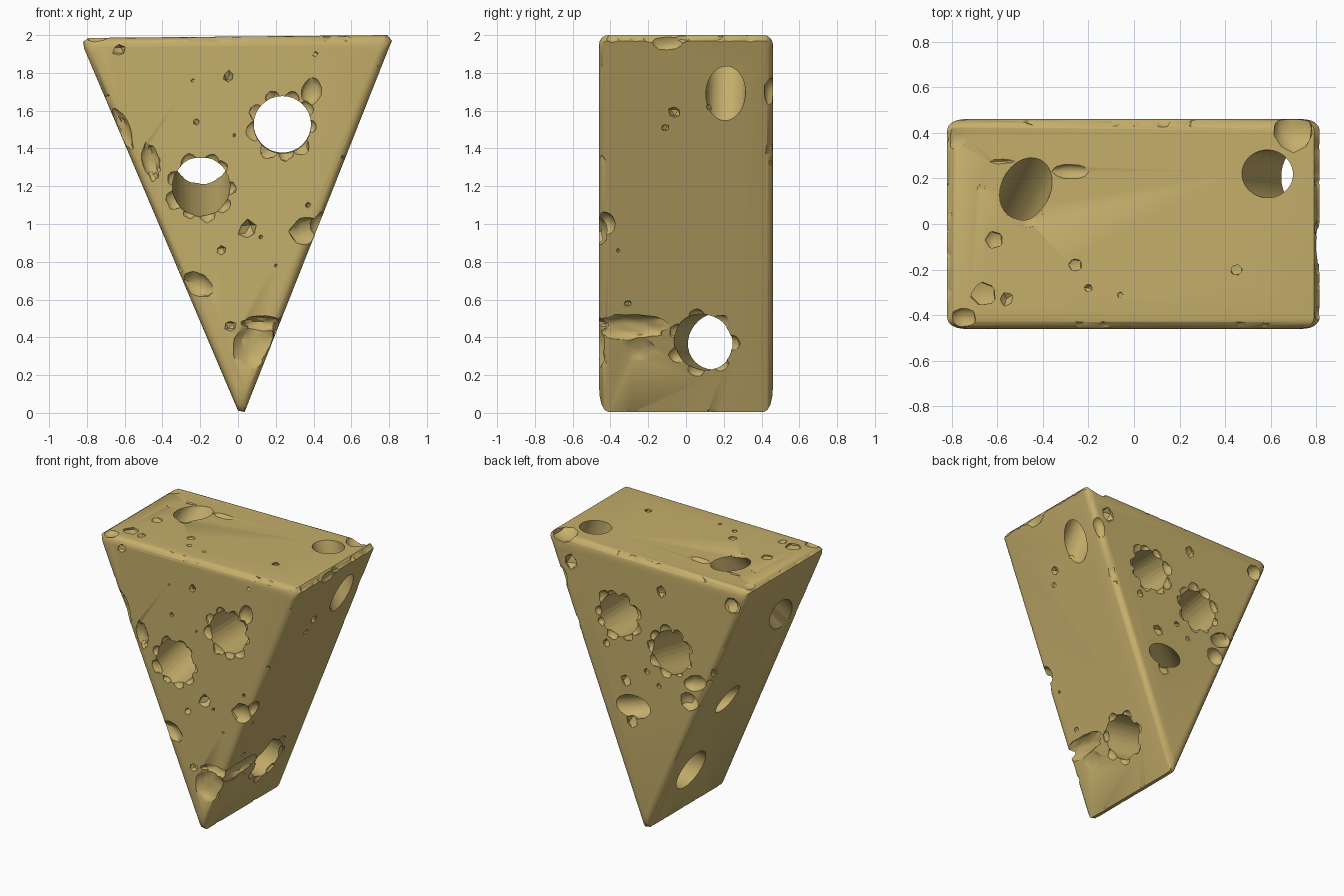
import bpy, bmesh, math, random
from mathutils import Vector, Matrix

random.seed(7)
U = random.uniform

cheese = bpy.data.materials.new("cheese yellow")
cheese.diffuse_color = (0.56, 0.425, 0.147, 1)


def make_object(name, bm):
    bmesh.ops.recalc_face_normals(bm, faces=bm.faces)
    me = bpy.data.meshes.new(name)
    bm.to_mesh(me)
    bm.free()
    ob = bpy.data.objects.new(name, me)
    bpy.context.collection.objects.link(ob)
    me.materials.append(cheese)
    return ob


# wedge body: triangular profile lofted along y with rounded front and back rims
profile = [(0.0, 0.012), (0.035, 0.005), (0.80, 1.935), (0.815, 1.97), (0.79, 2.0),
           (-0.79, 1.985), (-0.82, 1.965), (-0.815, 1.93)]
cx, cz, inradius = 0.0, 1.44, 0.548
R = 0.048
half = [(0.46 - R + R * math.sin(a), R * (1 - math.cos(a)))
        for a in [math.radians(d) for d in (0, 22, 45, 67, 90)]]
stations = [(-y, o) for y, o in reversed(half)] + half
bm = bmesh.new()
rings = []
for y, off in stations:
    k = 1 - off / inradius
    rings.append([bm.verts.new((cx + (x - cx) * k, y, cz + (z - cz) * k)) for x, z in profile])
n = len(profile)
for a, b in zip(rings, rings[1:]):
    for i in range(n):
        bm.faces.new((a[i], a[(i + 1) % n], b[(i + 1) % n], b[i]))
bm.faces.new(rings[0])
bm.faces.new(rings[-1])
wedge = make_object("cheese_wedge", bm)

# all cutting shapes are gathered in one helper mesh
cut = bmesh.new()


def tunnel(p, q, r, over=0.3):
    """Round hole running from p to q, extended past both ends."""
    p, q = Vector(p), Vector(q)
    d = (q - p).normalized()
    length = (q - p).length + 2 * over
    m = Matrix.Translation((p + q) / 2) @ d.to_track_quat('Z', 'Y').to_matrix().to_4x4()
    bmesh.ops.create_cone(cut, cap_ends=True, segments=32, radius1=r, radius2=r,
                          depth=length, matrix=m)


def chip(loc, size, tilt=0.0, rough=0.12, sub=2):
    """Lumpy ellipsoid bite."""
    m = Matrix.Translation(loc) @ Matrix.Rotation(tilt, 4, 'Y') @ Matrix.Diagonal((*size, 1))
    made = bmesh.ops.create_icosphere(cut, subdivisions=sub, radius=1)['verts']
    for v in made:
        v.co = m @ (v.co * (1 + U(-rough, rough)))


def right_x(z):
    return 0.033 + 0.396 * z


def left_x(z):
    return 0.005 - 0.425 * z


# large tunnels
tunnel((0.235, -0.46, 1.525), (0.235, 0.46, 1.53), 0.152)
tunnel((-0.195, -0.46, 1.195), (-0.195, 0.46, 1.37), 0.153)
tunnel((0.18, 0.09, 0.375), (-0.16, 0.165, 0.38), 0.15)
tunnel((0.585, 0.22, 2.0), (0.70, 0.21, 1.70), 0.105)
tunnel((-0.47, 0.165, 2.0), (-0.64, -0.18, 1.54), 0.108)
tunnel((0.11, 0.46, 0.89), (-0.38, 0.08, 0.93), 0.085)

# ragged rims around the tunnels
for x, y, z in ((0.235, -0.46, 1.525), (0.235, 0.46, 1.53), (-0.195, -0.46, 1.195),
                (-0.195, 0.46, 1.37)):
    for i in range(9):
        a = i * math.tau / 9 + U(-0.2, 0.2)
        s = U(0.03, 0.055)
        chip((x + 0.148 * math.cos(a), y, z + 0.148 * math.sin(a)), (s, 0.025, s))
for i in range(7):
    a = i * math.tau / 7
    z = 0.37 + 0.14 * math.sin(a)
    chip((right_x(z), 0.09 + 0.15 * math.cos(a), z), (0.02, 0.045, 0.045), 0.38)

# big bites: front foot, side groove, edge notches
bites = [
    ((0.09, -0.49, 0.37), (0.12, 0.075, 0.16), 0.2),
    ((0.13, -0.47, 0.47), (0.11, 0.07, 0.045), 0.0),
    ((0.23, -0.30, 0.45), (0.055, 0.22, 0.075), 0.38),
    ((0.20, -0.25, 0.33), (0.045, 0.13, 0.10), 0.38),
    ((0.37, -0.47, 0.96), (0.10, 0.06, 0.08), 0.0),
    ((0.43, -0.43, 1.00), (0.045, 0.06, 0.07), 0.38),
    ((-0.62, -0.47, 1.50), (0.05, 0.05, 0.13), -0.4),
    ((-0.46, -0.48, 1.33), (0.05, 0.05, 0.11), -0.2),
    ((-0.22, -0.48, 0.68), (0.10, 0.06, 0.07), 0.4),
    ((0.39, -0.47, 1.70), (0.055, 0.04, 0.08), 0.3),
    ((0.70, 0.42, 2.00), (0.09, 0.10, 0.05), 0.0),
    ((0.82, -0.10, 1.97), (0.03, 0.09, 0.06), 0.4),
    ((-0.79, 0.38, 2.01), (0.07, 0.07, 0.04), 0.0),
    ((-0.75, -0.42, 2.00), (0.06, 0.06, 0.04), 0.0),
    ((-0.28, 0.23, 2.00), (0.09, 0.035, 0.03), 0.0),
    ((-0.58, 0.275, 2.00), (0.08, 0.015, 0.02), 0.0),
    ((-0.46, 0.04, 2.00), (0.07, 0.06, 0.025), 0.0),
    ((-0.40, 0.47, 1.20), (0.10, 0.06, 0.06), 0.3),
    ((-0.35, 0.46, 1.05), (0.07, 0.07, 0.07), 0.0),
    ((-0.70, 0.47, 1.85), (0.06, 0.06, 0.06), 0.0),
    ((0.70, 0.46, 1.70), (0.05, 0.05, 0.08), 0.3),
]
for loc, size, tilt in bites:
    chip(loc, size, tilt, 0.1, 3 if max(size) > 0.1 else 2)

# small pits on the front and back faces
for x, z, r in ((0.05, 0.97, 0.05), (-0.05, 1.78, 0.03), (-0.09, 0.86, 0.025), (-0.63, 1.92, 0.032),
                (-0.04, 0.46, 0.03), (0.41, 1.90, 0.015), (0.37, 1.10, 0.015), (-0.24, 1.76, 0.01),
                (-0.22, 1.54, 0.018), (0.12, 0.93, 0.012), (0.2, 0.78, 0.01), (-0.02, 1.47, 0.01)):
    chip((x, -0.46, z), (r, r * 0.9, r), 0, 0.2, 1)
for x, z, r in ((0.17, 1.07, 0.04), (-0.12, 1.80, 0.04), (0.33, 1.30, 0.03), (0.12, 0.78, 0.045),
                (0.0, 1.18, 0.025), (0.62, 1.83, 0.06), (-0.1, 1.1, 0.02)):
    chip((x, 0.46, z), (r, r * 0.8, r), 0, 0.2, 1)
# small pits on the top and right side
for x, y, r in ((-0.66, -0.31, 0.06), (-0.615, -0.07, 0.042), (-0.56, -0.33, 0.035), (-0.26, -0.18, 0.032),
                (-0.2, -0.28, 0.02), (-0.06, -0.31, 0.015), (0.45, -0.2, 0.028), (-0.67, 0.155, 0.02)):
    chip((x, y, 1.992), (r, r, r * 0.7), 0, 0.2, 1)
for y, z, r in ((-0.06, 1.59, 0.035), (-0.11, 1.51, 0.022), (0.13, 1.62, 0.025), (-0.36, 0.86, 0.012),
                (-0.31, 0.58, 0.02)):
    chip((right_x(z), y, z), (r, r, r), 0, 0.2, 1)

# crumbled edges: shallow bites along every edge, denser on the back left
for yside in (-1, 1):
    for xfun, left in ((right_x, False), (left_x, True)):
        count = 22 if (left and yside > 0) else 12
        for i in range(count):
            z = 0.08 + (i + U(0.1, 0.9)) / count * 1.85
            r = U(0.025, 0.06)
            out = 0.012 + r * 0.35
            x = xfun(z) + (-out if left else out)
            chip((x, yside * (0.455 + out * 0.6), z), (r, r, r * U(0.8, 1.5)))
    for i in range(13):
        x = -0.78 + (i + U(0.1, 0.9)) / 13 * 1.56
        r = U(0.025, 0.05)
        chip((x, yside * (0.455 + r * 0.35), 1.995 + r * 0.3), (r * U(1, 1.6), r, r))
for side in (-1, 1):
    for i in range(8):
        y = -0.42 + (i + U(0.1, 0.9)) / 8 * 0.84
        r = U(0.025, 0.045)
        chip((side * (0.815 + r * 0.45), y, 1.985 + r * 0.3), (r, r * 1.4, r))
for i in range(7):
    y = -0.42 + (i + U(0.1, 0.9)) / 7 * 0.84
    chip((0.018 + random.choice((-0.04, 0.04)), y, 0.0), (0.03, U(0.03, 0.06), 0.03))

cutter = make_object("hole_cutter", cut)
cutter.hide_render = True

# carve the holes, then drop the helper
mod = wedge.modifiers.new("holes", 'BOOLEAN')
mod.operation = 'DIFFERENCE'
mod.solver = 'EXACT'
mod.use_self = True
mod.object = cutter
bpy.context.view_layer.objects.active = wedge
wedge.select_set(True)
cutter.select_set(False)
bpy.ops.object.modifier_apply(modifier=mod.name)
bpy.data.objects.remove(cutter, do_unlink=True)
bpy.ops.object.shade_smooth_by_angle(angle=math.radians(35))
